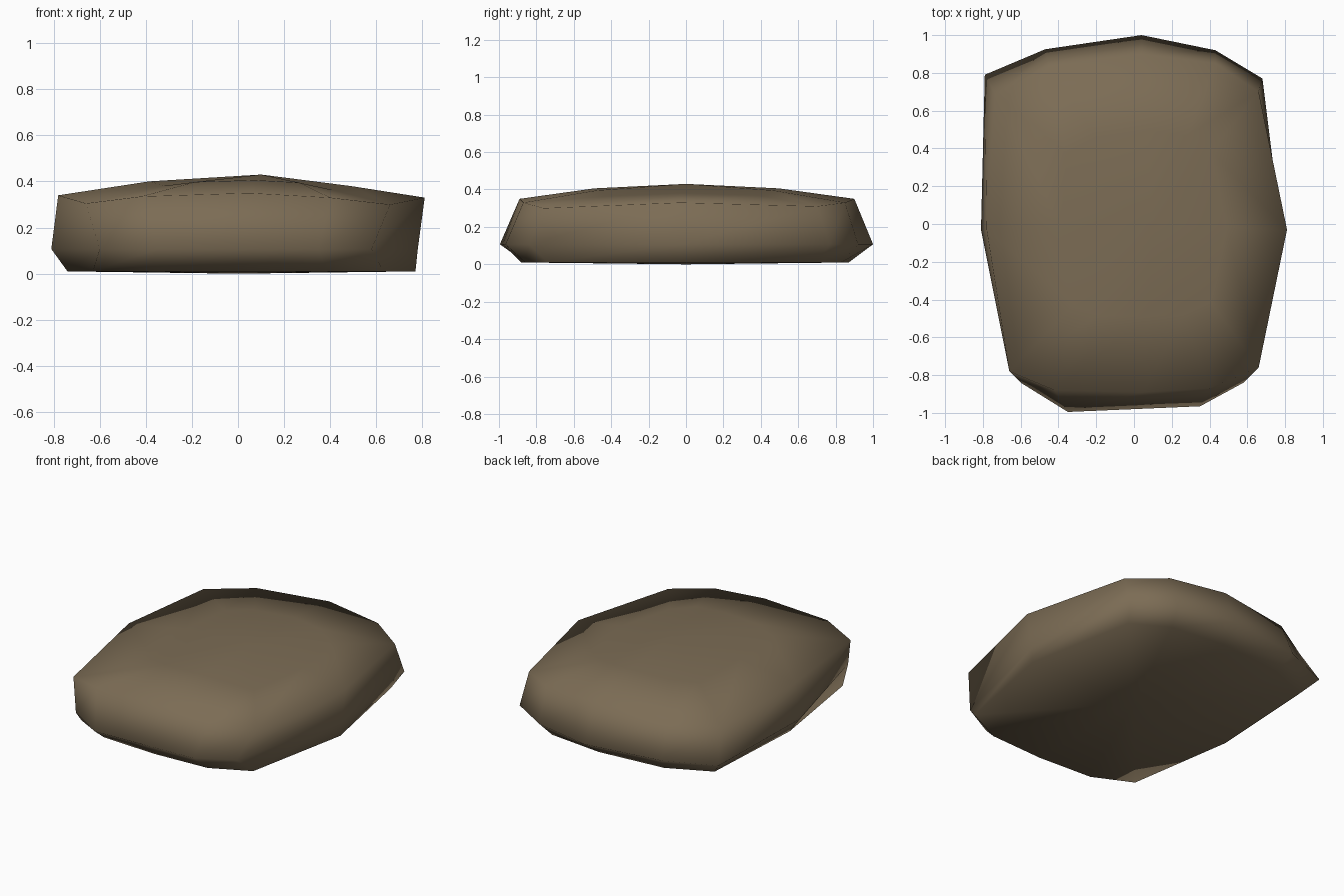
import bpy, bmesh
from mathutils import Vector

if "Cube" in bpy.data.objects:
    bpy.data.objects.remove(bpy.data.objects["Cube"])

# Outlines run counterclockwise from the front left corner
base = [(-.63, -.74), (-.38, -.86), (0, -.88), (.38, -.86), (.63, -.74), (.77, -.03),
        (.63, .70), (.40, .83), (.03, .87), (-.42, .83), (-.70, .70), (-.74, -.03)]
belly = [(-.60, -.84), (-.35, -.995), (0, -.98), (.35, -.965), (.58, -.84), (.78, -.03),
         (.68, .77), (.43, .92), (.04, 1.0), (-.47, .925), (-.79, .79), (-.81, -.03)]
rim = [(-.66, -.78, .305), (-.42, -.88, .335), (.05, -.89, .35), (.40, -.87, .33),
       (.66, -.76, .30), (.81, -.03, .33), (.66, .70, .31), (.43, .85, .33),
       (.04, .90, .35), (-.45, .84, .33), (-.73, .68, .31), (-.78, -.03, .34)]
peak = Vector((.1, 0, .43))
# Inner ring of the gently domed top, lower on the right side
crown = [peak.lerp(Vector(p), .55) + Vector((0, 0, .005 if p[0] > .5 else .02)) for p in rim]

bm = bmesh.new()
rings = [[bm.verts.new(p) for p in ring] for ring in (
    [(x, y, .01) for x, y in base], [(x, y, .107) for x, y in belly], rim, crown)]
n = len(base)


def cap(ring, centre, flip):
    c = bm.verts.new(centre)
    for i in range(n):
        tri = [ring[i], ring[(i + 1) % n], c]
        bm.faces.new(tri[::-1] if flip else tri)


# Walls and sloping top
for low, high in zip(rings, rings[1:]):
    for i in range(n):
        j = (i + 1) % n
        bm.faces.new((low[i], low[j], high[j], high[i]))
cap(rings[-1], peak, False)
cap(rings[0], (0, 0, 0), True)
bmesh.ops.recalc_face_normals(bm, faces=bm.faces)
for f in bm.faces:
    f.smooth = True

mesh = bpy.data.meshes.new("flat_stone")
bm.to_mesh(mesh)
bm.free()
stone = bpy.data.objects.new("flat_stone", mesh)
bpy.context.collection.objects.link(stone)

# Stone colour
mat = bpy.data.materials.new("brown stone")
mat.diffuse_color = (.2, .15, .09, 1)
mat.use_nodes = True
mat.node_tree.nodes["Principled BSDF"].inputs["Base Color"].default_value = mat.diffuse_color
mesh.materials.append(mat)
